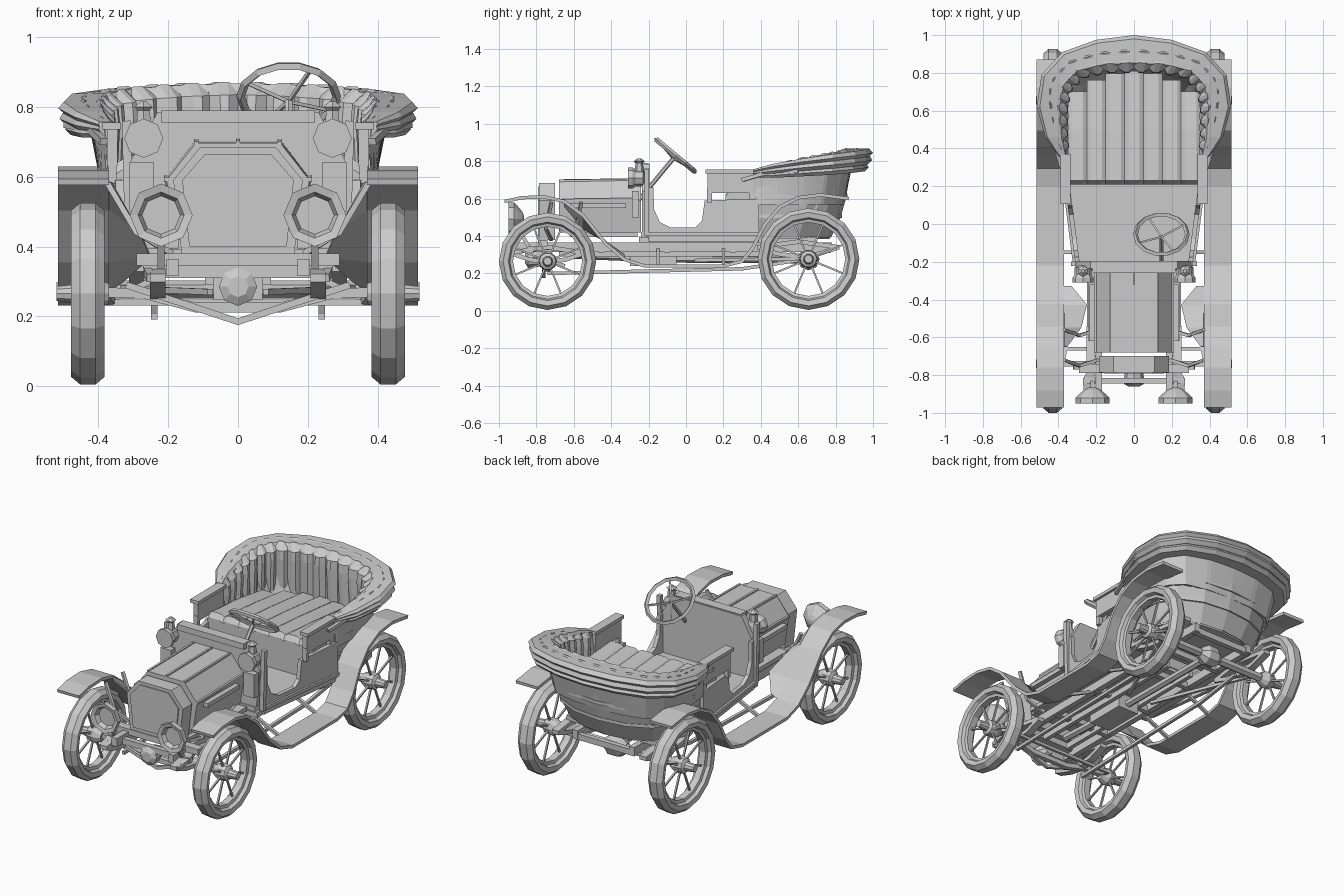
import bpy, math
from mathutils import Vector as V

if "Cube" in bpy.data.objects:
    bpy.data.objects.remove(bpy.data.objects["Cube"])

# ---------- helpers (all geometry in world coordinates) ----------
def make(name, verts, faces, mirror=False, solid=0.0):
    me = bpy.data.meshes.new(name)
    me.from_pydata([tuple(v) for v in verts], [], faces)
    me.update()
    ob = bpy.data.objects.new(name, me)
    bpy.context.collection.objects.link(ob)
    if solid:
        m = ob.modifiers.new("thickness", 'SOLIDIFY')
        m.thickness, m.offset = solid, 0
    if mirror:
        ob.modifiers.new("mirror", 'MIRROR')
    return ob

def loft(name, rings, closed=True, loop=False, caps=True, **kw):
    n, k = len(rings[0]), len(rings)
    verts = [p for r in rings for p in r]
    faces = []
    for i in range(k if loop else k - 1):
        a, b = i * n, (i + 1) % k * n
        for j in range(n if closed else n - 1):
            j2 = (j + 1) % n
            faces.append((a + j, a + j2, b + j2, b + j))
    if caps and closed and not loop:
        faces += [tuple(range(n))[::-1], tuple(range((k - 1) * n, k * n))]
    return make(name, verts, faces, **kw)

def box(name, x, y, z, **kw):
    return loft(name, [[(a, y[0], z[0]), (a, y[1], z[0]), (a, y[1], z[1]), (a, y[0], z[1])] for a in x], **kw)

def tube(name, pts, r, n=6, **kw):
    pts = [V(p) for p in pts]
    rings = []
    for i, p in enumerate(pts):
        d = (pts[min(i + 1, len(pts) - 1)] - pts[max(i - 1, 0)]).normalized()
        u = d.cross(V((0, 0, 1)) if abs(d.z) < .9 else V((1, 0, 0))).normalized()
        w = d.cross(u)
        rings.append([p + r * (u * math.cos(t) + w * math.sin(t))
                      for t in [2 * math.pi * (j + .5) / n for j in range(n)]])
    return loft(name, rings, **kw)

def turn(name, centre, axis, profile, n=12, loop=False, **kw):
    # spin (distance along axis, radius) points about an axis
    c, a = V(centre), V(axis).normalized()
    u = a.cross(V((0, 0, 1)) if abs(a.z) < .9 else V((1, 0, 0))).normalized()
    w = a.cross(u)
    rings = [[c + a * h + r * (u * math.cos(2 * math.pi * j / n) + w * math.sin(2 * math.pi * j / n))
              for j in range(n)] for h, r in profile]
    return loft(name, rings, loop=loop, **kw)

def both(half):
    # complete a half plan (ending on x = 0) to the other side
    return half + [(-p[0],) + tuple(p[1:]) for p in half[-2::-1]]

def resample(path, n):
    out = []
    for i in range(n + 1):
        t = i / n * (len(path) - 1)
        k = min(int(t), len(path) - 2)
        out.append(tuple(a + (b - a) * (t - k) for a, b in zip(path[k], path[k + 1])))
    return out

# ---------- wheels ----------
for tag, y, R in (("front", -.74, .26), ("rear", .655, .272)):
    c = (.43, y, R + .005)
    turn(tag + "_tyre", c, (1, 0, 0), [(-.022, R), (.022, R), (.048, R - .022), (.043, R - .05),
         (.02, R - .06), (-.02, R - .06), (-.043, R - .05), (-.048, R - .022)], n=16, loop=True, mirror=True)
    turn(tag + "_rim", c, (1, 0, 0), [(-.025, R - .055), (.025, R - .055), (.02, R - .075), (-.02, R - .075)],
         n=16, loop=True, mirror=True)
    turn(tag + "_hub", c, (1, 0, 0), [(-.06, .03), (-.02, .05), (.025, .045), (.035, .028), (.09, .022)], n=10, mirror=True)
    for i in range(8):
        a = 2 * math.pi * (i + .5) / 8
        d = V((0, math.cos(a), math.sin(a)))
        tube(tag + "_spoke", [V(c) + d * .04, V(c) + d * (R - .07)], .007, 4, mirror=True)

# ---------- fenders and running boards ----------
prof = [(-.97, .585), (-.88, .605), (-.76, .61), (-.65, .585), (-.55, .51), (-.43, .36), (-.33, .275), (-.22, .24),
        (.2, .24), (.3, .265), (.36, .34), (.42, .46), (.5, .555), (.6, .605), (.72, .62), (.87, .6)]
loft("fender", [[(.37, y, z), (.515, y, z)] for y, z in prof], closed=False, mirror=True, solid=.018)
loft("fender_apron", [[(.37, y, z), (x, y, zi)] for (y, z), x, zi in
     zip(prof[3:7], (.355, .28, .25, .33), (.56, .44, .37, .3))], closed=False, mirror=True, solid=.008)
for y in (-.15, .2):
    tube("board_bracket", [(.19, y, .33), (.38, y, .24)], .012, 4, mirror=True)
for y in (-.72, -.56):
    tube("fender_bracket", [(.19, y, .38), (.29, y - .03, .44), (.37, y, .58)], .012, 4, mirror=True)
tube("rear_fender_bracket", [(.28, .62, .45), (.38, .62, .6)], .012, 4, mirror=True)

# ---------- radiator and hood ----------
def arch(y, s=1.0, low=.38):
    half = [(.17 * s, low), (.195 * s, .59), (.115 * s, .55 + .14 * s)]
    return [(x, y, z) for x, z in half + [(-x, z) for x, z in half[::-1]]]
loft("radiator_shell", [arch(-.785, .95), arch(-.70, .95)])
loft("radiator_core", [arch(-.792, .82, .4), arch(-.78, .82, .4)])
loft("hood", [arch(-.68, 1.05, .42), arch(-.24, 1.08, .42)])
for x, z in ((0, .697), (.12, .695), (.205, .592)):
    tube("hood_hinge", [(x, -.68, z), (x, -.25, z + .006)], .009, 4, mirror=x > 0)
box("hood_ledge", (.17, .24), (-.62, -.26), (.395, .42), mirror=True)
box("hood_side_tray", (.205, .235), (-.62, -.32), (.55, .575), mirror=True)

# ---------- dash wall ----------
half = [(.28, .38), (.31, .64), (.23, .785)]
poly = half + [(-x, z) for x, z in half[::-1]]
loft("dash_wall", [[(x, y, z) for x, z in poly] for y in (-.235, -.195)])
box("dash_shelf", (-.22, .22), (-.26, -.2), (.755, .79))
tube("dash_post", [(.31, -.21, .4), (.32, -.21, .76)], .018, 4, mirror=True)
box("dash_side_plate", (.24, .31), (-.29, -.25), (.5, .64), mirror=True)

# ---------- lamps ----------
turn("headlamp", (.22, -.95, .49), (0, 1, 0), [(.03, .055), (.005, .066), (0, .09), (.03, .09), (.05, .07),
     (.075, .04), (.085, .015)], n=8, mirror=True)
tube("headlamp_fork", [(.22, -.89, .43), (.22, -.84, .34)], .014, 4, mirror=True)
turn("side_lamp", (.27, -.31, .71), (0, 1, 0), [(0, .04), (0, .056), (.025, .056), (.04, .045), (.08, .045), (.09, .02)],
     n=8, mirror=True)
turn("side_lamp_chimney", (.27, -.25, .74), (0, 0, 1), [(0, .025), (.05, .02), (.06, .03), (.075, .01)], n=6, mirror=True)

# ---------- front body sides with scooped door opening ----------
side = [(-.2, .37), (-.2, .66), (-.175, .66), (-.17, .54), (-.14, .475), (-.08, .445), (.05, .445),
        (.085, .48), (.1, .59), (.39, .6), (.39, .37)]
loft("body_side", [[(.30 + (y + .2) * .13 + d, y, z) for y, z in side] for d in (-.012, .012)], mirror=True)
box("seat_side_panel", (.345, .375), (.115, .36), (.63, .74), mirror=True)
box("seat_side_rail", (.335, .39), (.105, .37), (.735, .755), mirror=True)
for y in (.125, .35):
    tube("seat_side_post", [(.36, y, .58), (.36, y, .66)], .018, 4, mirror=True)
tube("body_moulding", [(.315, -.2, .41), (.39, .39, .41)], .014, 4, mirror=True)
loft("floor", [[(-w, y, z), (w, y, z), (w, y, z - .03), (-w, y, z - .03)]
               for w, y, z in ((.28, -.24, .42), (.295, -.2, .43), (.345, .23, .43))])
box("body_sill", (.19, .3), (-.25, .7), (.365, .395), mirror=True)

# ---------- rear tub ----------
plan = both([(.375, .36), (.405, .5), (.40, .66), (.33, .78), (.18, .85), (0, .87)])
def level(s, z):
    return [(x * s, .36 + (y - .36) * s, z) for x, y in plan]
loft("rear_tub", [level(.8, .395), level(.9, .5), level(.96, .61), level(1, .745)], closed=False, solid=.015)
loft("tub_floor", [level(.8, .385), level(.8, .4)])
for s, z in ((.912, .505), (.97, .615)):
    tube("tub_moulding", level(s, z), .013, 4)

# ---------- seat with lengthwise pleats ----------
box("seat_base", (-.335, .335), (.21, .235), (.42, .6))
for i in range(7):
    a, b = -.35 + i * .1, -.25 + i * .1
    loft("seat_pleat", [[(a, y, z - .06), (a, y, z - .012), (a + .02, y, z), (b - .02, y, z), (b, y, z - .012), (b, y, z - .06)]
                        for y, z in ((.21, .62), (.23, .65), (.5, .63), (.81 - .012 * abs(i - 3) ** 2, .6))])

# ---------- tufted backrest rolling over the rim ----------
inner = both([(.365, .38, .755), (.375, .5, .785), (.372, .62, .815), (.35, .72, .835), (.28, .79, .85), (.15, .82, .86), (0, .825, .865)])
rings = []
for i, (x, y, z) in enumerate(resample(inner, 66)):
    p, n = V((x, y, 0)), V((-x, .5 - y, 0)).normalized()
    b, e = (0 if i % 3 == 0 else .025), min(1, min(i, 66 - i) / 16 + .15)
    rings.append([p + n * d + V((0, 0, h)) for d, h in
                  ((-.02, .57), (b * .6, .58), (b, z - .08), (b * .8, z - .03), (-.03 * e, z - .005 + b * .5),
                   (-.06 * e, z - .01), (-.09 * e, z - .005 + b * .5), (-.12 * e, z - .015), (-.07 * e, z - .06))])
loft("tufted_backrest", rings)

# ---------- folded hood cloth ----------
roll = both([(.40, .36, .36, .37, .72, .76), (.47, .46, .375, .46, .72, .79), (.515, .62, .38, .62, .73, .82),
             (.49, .79, .36, .73, .74, .845), (.38, .91, .29, .80, .75, .86), (.2, .975, .155, .83, .757, .87),
             (0, 1.0, 0, .835, .76, .875)])
roll = [r if r[0] >= 0 else r[:2] + (-abs(r[2]),) + r[3:] for r in roll]
def cloth(name, t0, t1, out, top):
    rings = []
    for ox, oy, ix, iy, lo, hi in resample(roll, 24):
        a, c = lo + (hi - lo) * t0, lo + (hi - lo) * t1
        P = lambda t, z: (ix + (ox - ix) * t * out, iy + (oy - iy) * t * out, z)
        m = (a + c) / 2
        rings.append([P(.1, a), P(.85, a), P(1, m), P(top, c), P(.1, c), P(0, m)])
    loft(name, rings)
for t0, t1, o, top in ((-.12, .25, .86, .9), (.2, .58, .97, .93), (.54, .93, 1.0, .88)):
    cloth("folded_top_layer", t0, t1, o, top)
tube("folded_top_bow", [(.385, .3, .70), (.42, .42, .735), (.49, .6, .75)], .014, 4, mirror=True)

# ---------- steering wheel ----------
c, n = V((.145, -.055, .83)), V((0, .64, .77)).normalized()
turn("steering_wheel", c, n, [(-.014, .138), (0, .15), (.014, .138), (0, .125)], n=14, loop=True)
tube("steering_column", [c - n * .02, c - n * .5], .012, 6)
u = V((1, 0, 0))
for a in (.5, 2.1, 3.6, 5.2):
    tube("steering_spoke", [c - n * .02, c + (u * math.cos(a) + n.cross(u) * math.sin(a)) * .13], .007, 4)

# ---------- chassis ----------
box("frame_rail", (.17, .205), (-.9, .78), (.315, .365), mirror=True)
box("inner_rail", (.07, .095), (-.68, .4), (.29, .325), mirror=True)
for y in (-.45, -.1, .25, .5, .76):
    box("cross_member", (-.2, .2), (y - .015, y + .015), (.31, .345))
box("front_bumper_bar", (-.27, .27), (-.845, -.815), (.31, .345))
box("front_cross_bar", (-.29, .29), (-.79, -.74), (.345, .38))
tube("frame_horn", [(.2, -.7, .34), (.26, -.83, .33), (.25, -.93, .31)], .016, 4, mirror=True)
tube("lower_rod", [(.24, -.74, .2), (.24, .3, .225), (.24, .6, .27)], .013, 4, mirror=True)
tube("tie_rod", [(-.36, -.66, .24), (.36, -.66, .24)], .012, 4)
tube("steering_arm", [(.38, -.74, .27), (.36, -.65, .24)], .014, 4, mirror=True)
box("gearbox", (-.07, .07), (-.3, -.05), (.24, .33))
tube("drive_shaft", [(0, -.6, .3), (0, -.1, .28), (0, .655, .275)], .022, 6)

# axles, springs and crank
tube("front_axle", [(.4, -.74, .27), (.27, -.74, .265), (.12, -.74, .225), (-.12, -.74, .225), (-.27, -.74, .265), (-.4, -.74, .27)], .02, 4)
tube("truss_rod", [(.32, -.76, .29), (0, -.76, .185), (-.32, -.76, .29)], .014, 4)
tube("rear_axle", [(-.4, .655, .277), (.4, .655, .277)], .026, 6)
turn("differential", (-.07, .655, .277), (1, 0, 0), [(0, .03), (.04, .06), (.1, .06), (.14, .03)], n=8)
turn("crank_boss", (0, -.86, .285), (0, 1, 0), [(0, .03), (.015, .055), (.07, .05), (.12, .025)], n=8)
for tag, x, y, z, L in (("front", .23, -.74, .3, .2), ("rear", .29, .6, .33, .22)):
    for s in (1, -1):
        path = [(y - L, z + .01), (y - L * .5, z + s * .025), (y, z + s * .04), (y + L * .5, z + s * .025), (y + L, z + .01)]
        loft(tag + "_leaf_spring", [[(x - .022, a, b - .012), (x + .022, a, b - .012), (x + .022, a, b + .012), (x - .022, a, b + .012)]
                                    for a, b in path], mirror=True)
tube("rear_radius_rod", [(.08, .05, .27), (.33, .64, .28)], .012, 4, mirror=True)
